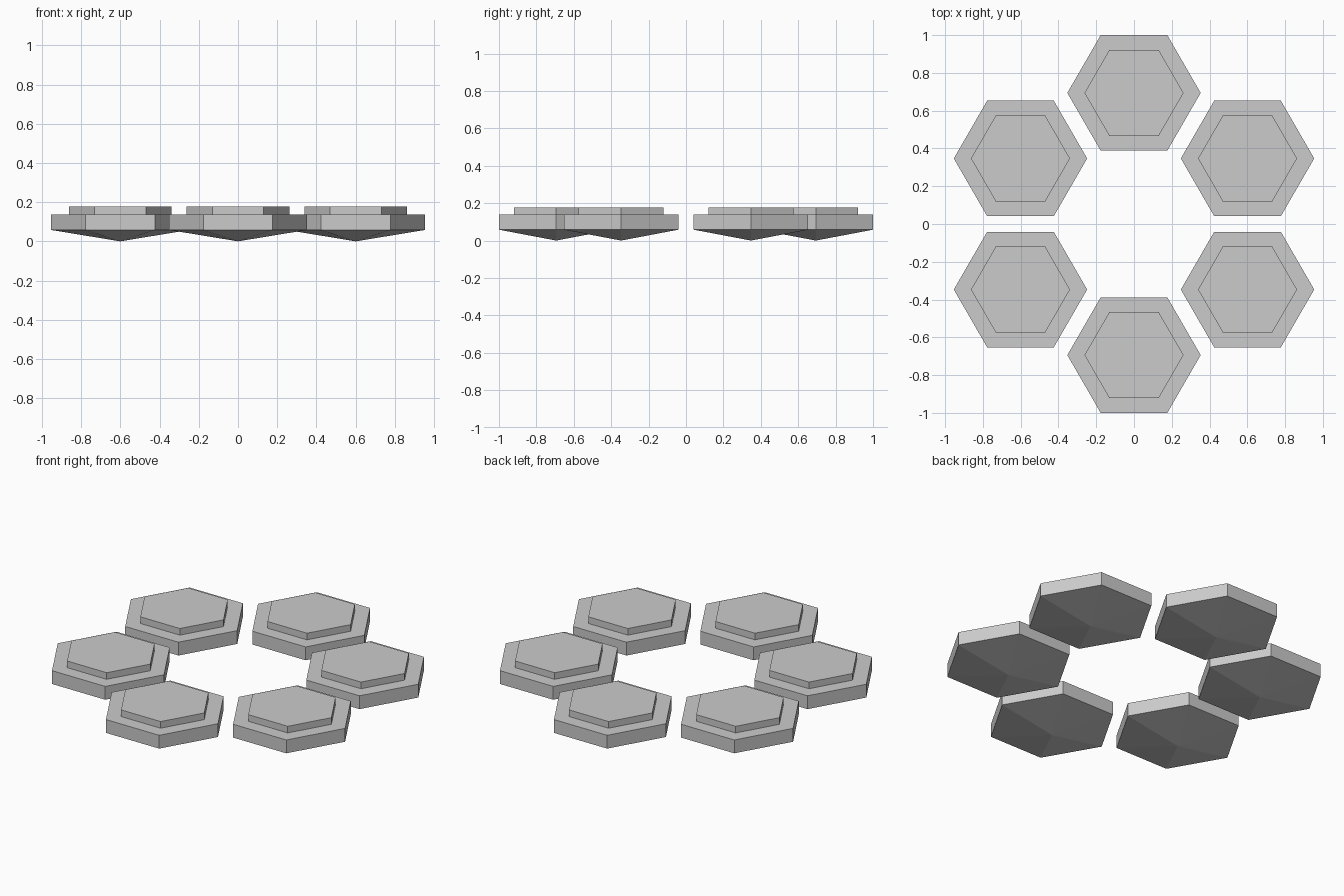
import bpy, bmesh
from math import cos, sin, pi

if "Cube" in bpy.data.objects:
    bpy.data.objects.remove(bpy.data.objects["Cube"])

R_OUT, R_TOP = 0.353, 0.262
RING = 0.694
Z_RIM, Z_SLAB, Z_TOP = 0.058, 0.138, 0.178


def hex_ring(bm, r, z):
    return [bm.verts.new((r * cos(i * pi / 3), r * sin(i * pi / 3), z)) for i in range(6)]


# One hexagonal tile: pyramid underside, thick slab, raised top plate
bm = bmesh.new()
tip = bm.verts.new((0, 0, 0))
rings = [hex_ring(bm, r, z) for r, z in
         ((R_OUT, Z_RIM), (R_OUT, Z_SLAB), (R_TOP, Z_SLAB), (R_TOP, Z_TOP))]
for i in range(6):
    j = (i + 1) % 6
    bm.faces.new((tip, rings[0][j], rings[0][i]))
    for low, high in zip(rings, rings[1:]):
        bm.faces.new((low[i], low[j], high[j], high[i]))
bm.faces.new(rings[-1])
bmesh.ops.recalc_face_normals(bm, faces=bm.faces)
mesh = bpy.data.meshes.new("hex_tile")
bm.to_mesh(mesh)
bm.free()

# Six tiles arranged in a ring
for k in range(6):
    a = pi / 6 + k * pi / 3
    tile = bpy.data.objects.new(f"hex_tile_{k + 1}", mesh)
    tile.location = (RING * cos(a), RING * sin(a), 0)
    bpy.context.collection.objects.link(tile)
